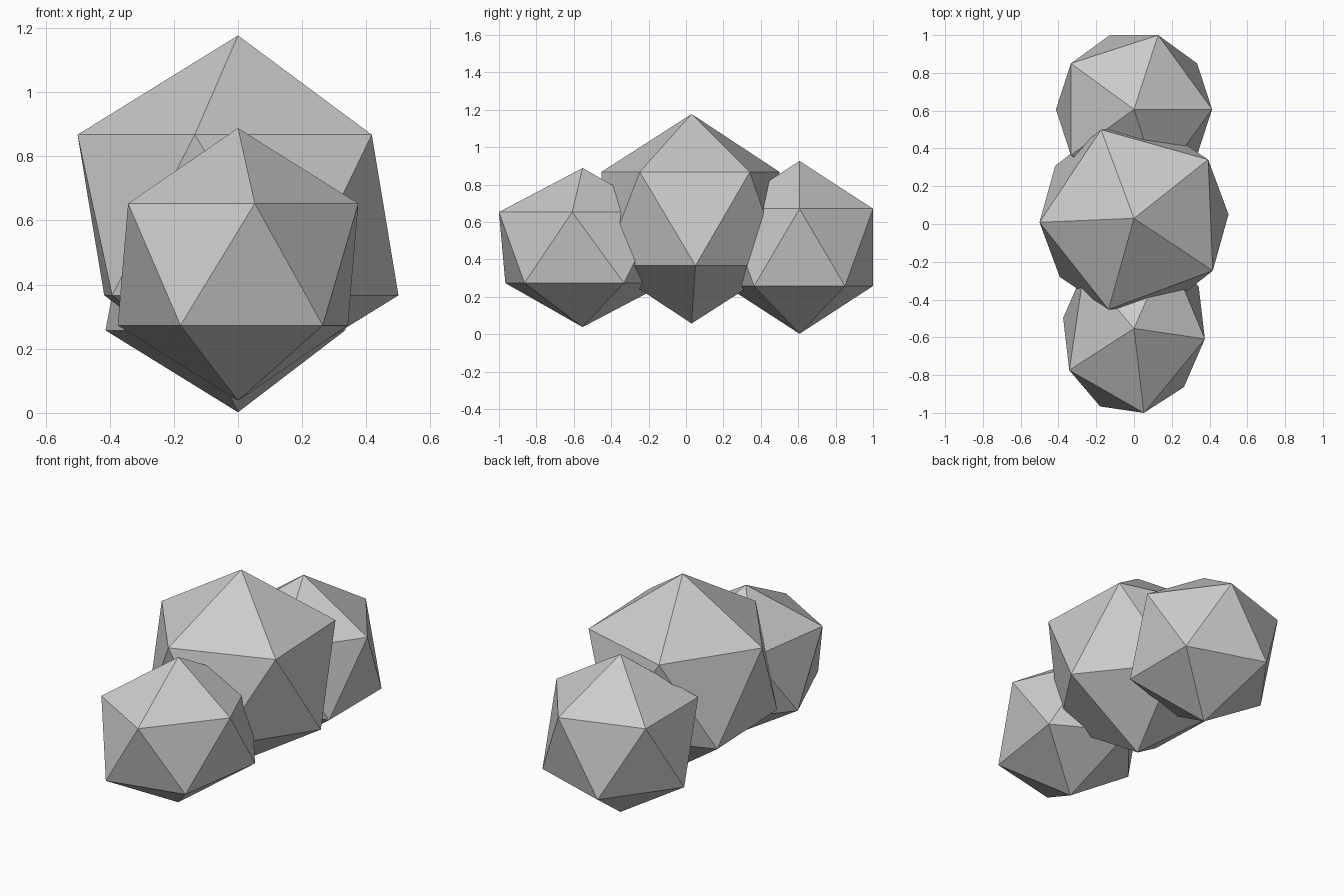
import bpy
import math

if "Cube" in bpy.data.objects:
    bpy.data.objects.remove(bpy.data.objects["Cube"])


def rock(name, location, radii, turn):
    """One twenty-sided boulder, scaled then turned about the vertical."""
    bpy.ops.mesh.primitive_ico_sphere_add(subdivisions=1, radius=1, location=location)
    ob = bpy.context.object
    ob.name = name
    ob.scale = radii
    ob.rotation_euler = (0, 0, math.radians(turn))
    bpy.ops.object.shade_flat()
    return ob


# large boulder in the middle, smaller ones at front and back
rock("middle_rock", (0, 0.03, 0.617), (0.56, 0.56, 0.56), 38.4)
rock("back_rock", (0, 0.607, 0.464), (0.462, 0.462, 0.462), 0)
rock("front_rock", (0, -0.553, 0.463), (0.424, 0.511, 0.425), -8.4)
